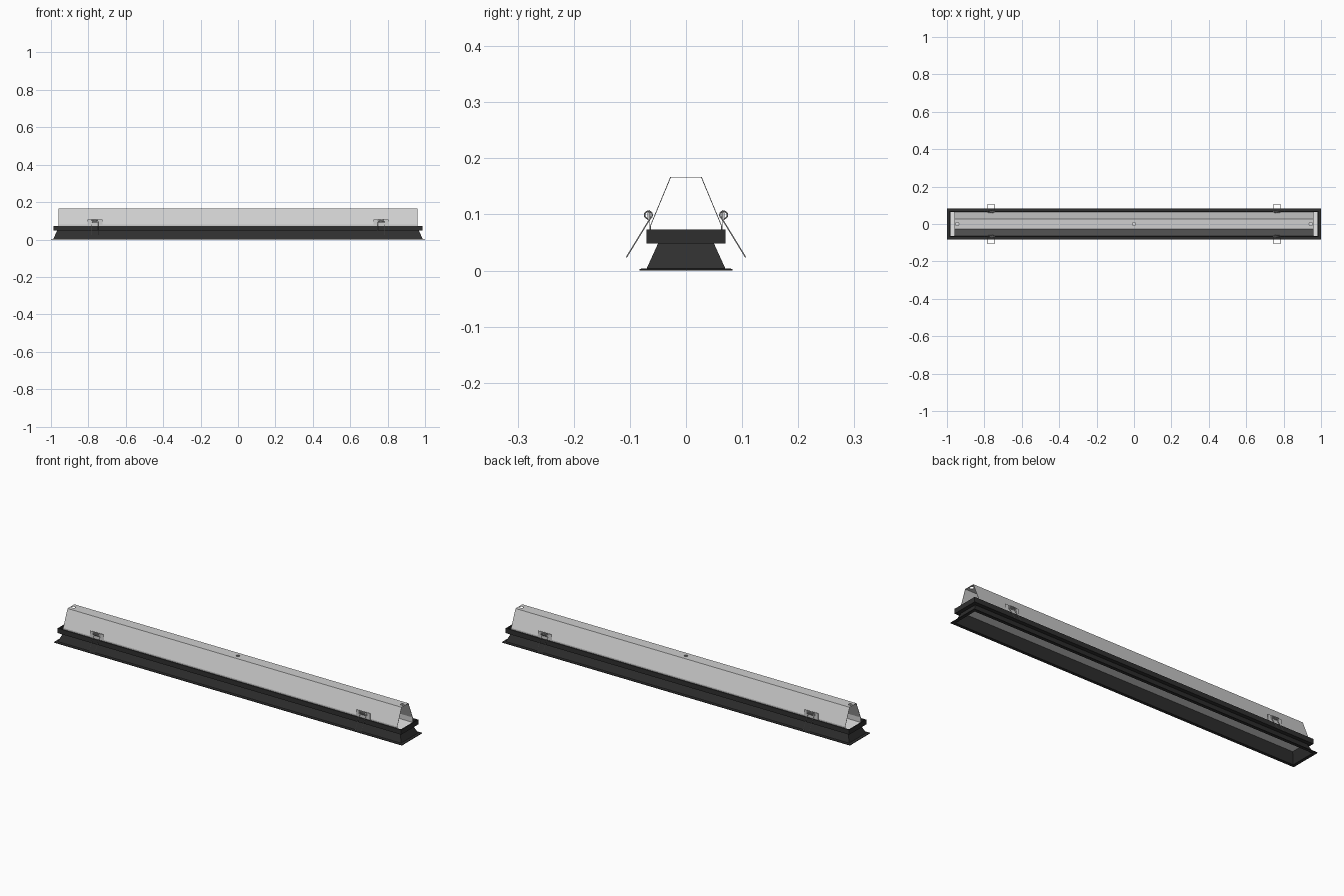
import bpy, bmesh, math

cube = bpy.data.objects.get("Cube")
if cube:
    bpy.data.objects.remove(cube, do_unlink=True)


def material(name, value):
    m = bpy.data.materials.new(name)
    m.use_nodes = True
    col = (value, value, value, 1)
    m.diffuse_color = col
    m.node_tree.nodes["Principled BSDF"].inputs["Base Color"].default_value = col
    return m


BLACK = material("black trim", 0.028)
GREY = material("light grey sheet", 0.62)
WHITE = material("white diffuser", 0.9)
STEEL = material("spring steel", 0.4)


def mesh_object(name, bm, mat):
    bmesh.ops.recalc_face_normals(bm, faces=bm.faces)
    me = bpy.data.meshes.new(name)
    bm.to_mesh(me)
    bm.free()
    ob = bpy.data.objects.new(name, me)
    bpy.context.collection.objects.link(ob)
    me.materials.append(mat)
    return ob


def box(name, centre, size, mat):
    bm = bmesh.new()
    bmesh.ops.create_cube(bm, size=1)
    bmesh.ops.scale(bm, vec=size, verts=bm.verts)
    bmesh.ops.translate(bm, vec=centre, verts=bm.verts)
    return mesh_object(name, bm, mat)


def rectangular_ring(name, profile, extra, mat):
    """Sweep a closed (half width, height) profile round a rectangle."""
    bm = bmesh.new()
    loops = [[bm.verts.new((sx * (d + extra), sy * d, z)) for d, z in profile]
             for sx, sy in ((1, 1), (-1, 1), (-1, -1), (1, -1))]
    n = len(profile)
    for k in range(4):
        a, b = loops[k], loops[(k + 1) % 4]
        for i in range(n):
            j = (i + 1) % n
            bm.faces.new((a[i], a[j], b[j], b[i]))
    return mesh_object(name, bm, mat)


def wire(name, points, radius, mat):
    cu = bpy.data.curves.new(name, "CURVE")
    cu.dimensions = "3D"
    cu.bevel_depth = radius
    cu.bevel_resolution = 1
    cu.use_fill_caps = True
    sp = cu.splines.new("POLY")
    sp.points.add(len(points) - 1)
    for p, co in zip(sp.points, points):
        p.co = (*co, 1)
    cu.materials.append(mat)
    ob = bpy.data.objects.new(name, cu)
    bpy.context.collection.objects.link(ob)
    bpy.ops.object.select_all(action="DESELECT")
    ob.select_set(True)
    bpy.context.view_layer.objects.active = ob
    bpy.ops.object.convert(target="MESH")
    bpy.ops.object.shade_smooth_by_angle()


# Trim: bottom flange, flared skirt and upper channel in one sweep
EXTRA = 0.917
rectangular_ring("trim_frame", [
    (0.083, 0), (0.083, 0.003), (0.070, 0.004), (0.050, 0.048), (0.070, 0.048),
    (0.070, 0.073), (0.065, 0.073), (0.065, 0.051), (0.047, 0.051), (0.067, 0)],
    EXTRA, BLACK)

# Diffuser resting on the channel ledge
box("diffuser", (0, 0, 0.0525), (2 * (EXTRA + 0.0645), 0.129, 0.003), WHITE)

# Folded sheet housing, open at both ends
half = [(0.064, 0.054), (0.064, 0.08), (0.028, 0.167)]
inner = [(0.0625, 0.054), (0.0625, 0.08), (0.027, 0.1655)]
section = (half + [(-y, z) for y, z in reversed(half)]
           + [(-y, z) for y, z in inner] + inner[::-1])
bm = bmesh.new()
ends = [[bm.verts.new((x, y, z)) for y, z in section] for x in (-0.96, 0.96)]
n = len(section)
for i in range(n):
    j = (i + 1) % n
    bm.faces.new((ends[0][i], ends[0][j], ends[1][j], ends[1][i]))
for loop in ends:
    for i in range(n // 2 - 1):
        bm.faces.new((loop[i], loop[i + 1], loop[n - 2 - i], loop[n - 1 - i]))
housing = mesh_object("housing", bm, GREY)

# Cable holes through the housing top
for x in (-0.945, 0, 0.945):
    bm = bmesh.new()
    bmesh.ops.create_cone(bm, cap_ends=True, segments=20, radius1=0.009,
                          radius2=0.009, depth=0.02)
    bmesh.ops.translate(bm, vec=(x, 0, 0.167), verts=bm.verts)
    cutter = mesh_object("hole_cutter", bm, GREY)
    cutter.hide_render = True
    mod = housing.modifiers.new("hole", "BOOLEAN")
    mod.operation = "DIFFERENCE"
    mod.object = cutter
    bpy.context.view_layer.objects.active = housing
    bpy.ops.object.modifier_apply(modifier=mod.name)
    bpy.data.objects.remove(cutter, do_unlink=True)

# Spring clips: bracket plate, coil and wire arm, two on each side
for sx, end in ((-1, "right"), (1, "left")):
    for sy, side in ((-1, "front"), (1, "back")):
        tag = f"{side}_{end}"
        cx = sx * 0.765
        box(f"clip_plate_{tag}", (cx, sy * 0.0645, 0.09),
            (0.08, 0.0012, 0.036), GREY)
        for k in (-1, 1):
            box(f"clip_ear_{tag}", (cx + k * 0.021, sy * 0.066, 0.097),
                (0.0015, 0.006, 0.014), GREY)
        turns, steps = 6, 12
        coil = []
        for i in range(turns * steps + 1):
            a = 2 * math.pi * i / steps
            coil.append((cx - 0.017 + 0.034 * i / (turns * steps),
                         sy * (0.067 + 0.007 * math.cos(a)),
                         0.099 + 0.007 * math.sin(a)))
        wire(f"clip_coil_{tag}", coil, 0.0013, STEEL)
        top, tip = (sy * 0.062, 0.096), (sy * 0.106, 0.024)
        wire(f"clip_arm_{tag}", [(cx - 0.017, *top), (cx - 0.017, *tip),
                                 (cx + 0.017, *tip), (cx + 0.017, *top)],
             0.0013, GREY)
